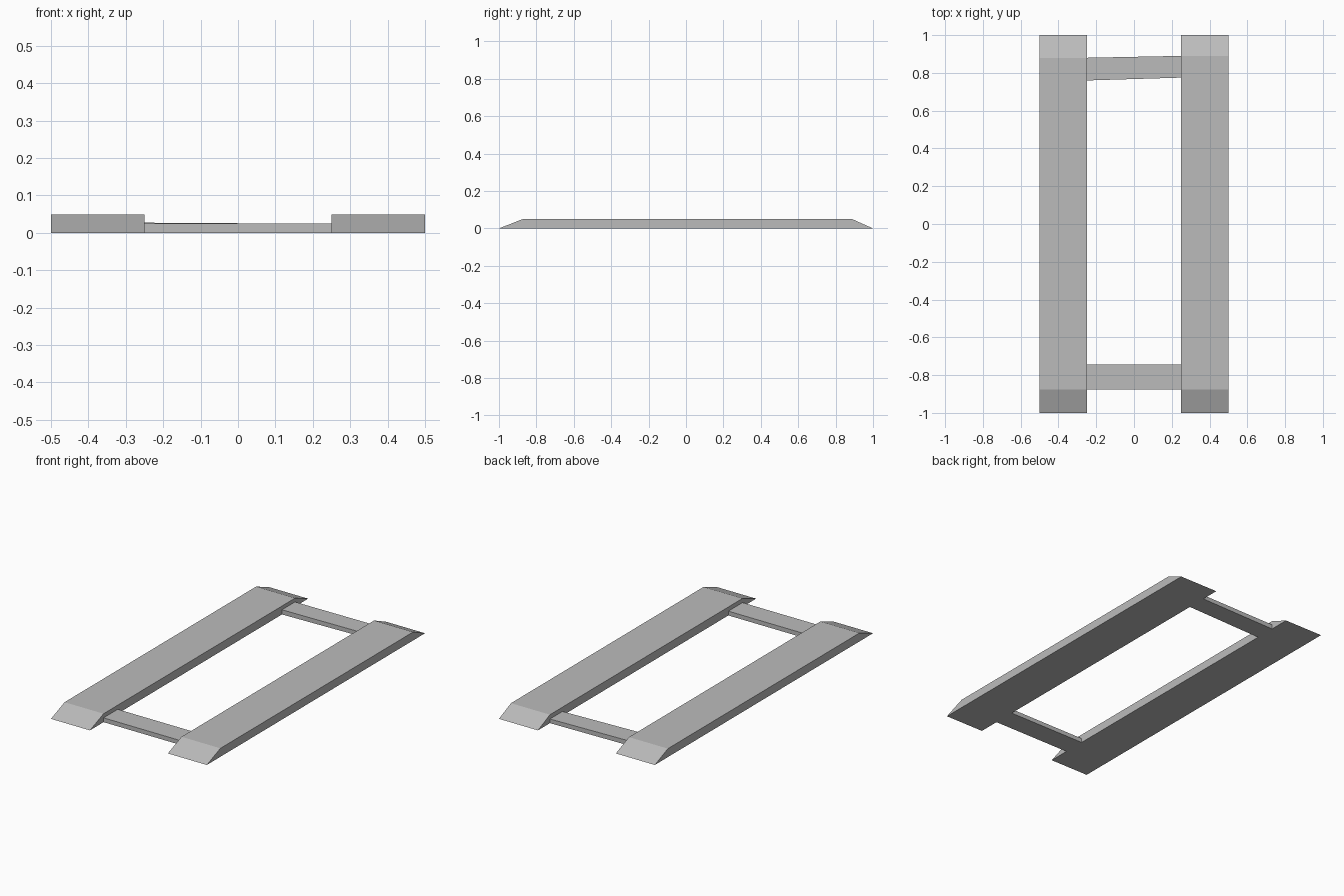
import bpy

cube = bpy.data.objects.get("Cube")
if cube:
    bpy.data.objects.remove(cube, do_unlink=True)

# Single grey finish
grey = bpy.data.materials.new("grey")
grey.use_nodes = True
colour = (0.5, 0.5, 0.5, 1)
grey.diffuse_color = colour
grey.node_tree.nodes["Principled BSDF"].inputs["Base Color"].default_value = colour


def loft(name, start, end):
    """Solid between two matching outlines, closed with end caps."""
    n = len(start)
    faces = [tuple(reversed(range(n))), tuple(range(n, 2 * n))]
    faces += [(i, (i + 1) % n, n + (i + 1) % n, n + i) for i in range(n)]
    mesh = bpy.data.meshes.new(name)
    mesh.from_pydata(start + end, [], faces)
    mesh.materials.append(grey)
    obj = bpy.data.objects.new(name, mesh)
    bpy.context.collection.objects.link(obj)
    return obj


INNER, OUTER, HEIGHT = 0.25, 0.5, 0.049


# Long rails with ramped ends
def rail(name, x0, x1, back_ramp):
    profile = [(-1, 0), (1, 0), (back_ramp, HEIGHT), (-0.875, HEIGHT)]
    loft(name, [(x0, y, z) for y, z in profile], [(x1, y, z) for y, z in profile])


rail("right_rail", -OUTER, -INNER, 0.88)
rail("left_rail", INNER, OUTER, 0.89)


# Low cross bars between the rails
def bar(name, right, left):
    def section(x, y0, y1, top):
        return [(x, y0, 0), (x, y1, 0), (x, y1, top), (x, y0, top)]
    loft(name, section(-INNER, *right), section(INNER, *left))


bar("front_cross_bar", (-0.875, -0.745, 0.025), (-0.875, -0.745, 0.025))
bar("back_cross_bar", (0.76, 0.88, 0.027), (0.775, 0.89, 0.024))
